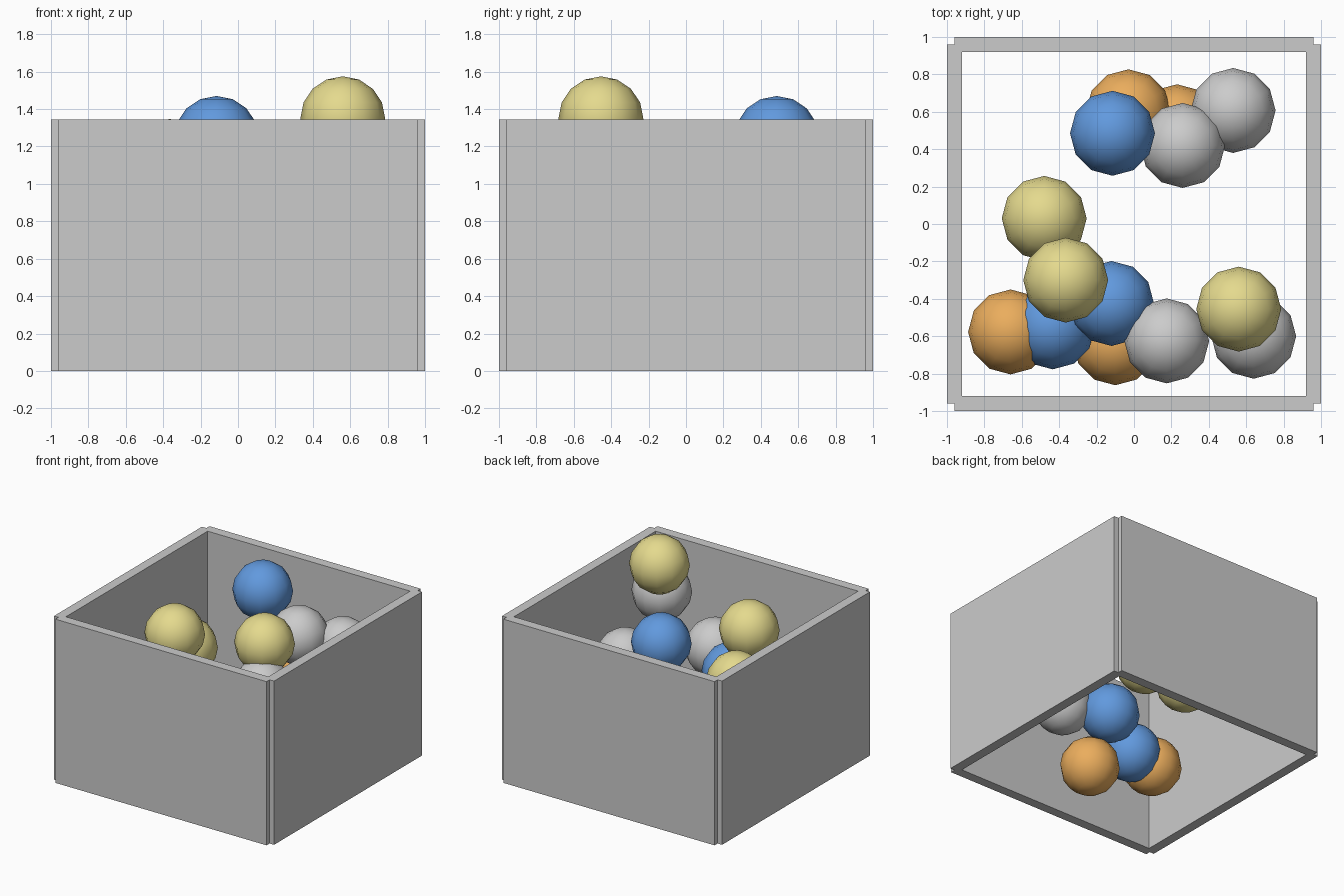
import bpy

if "Cube" in bpy.data.objects:
    bpy.data.objects.remove(bpy.data.objects["Cube"])

WALL_H = 1.345
BALL_R = 0.227


def material(name, rgb):
    m = bpy.data.materials.new(name)
    m.diffuse_color = (*rgb, 1)
    m.use_nodes = True
    m.node_tree.nodes["Principled BSDF"].inputs["Base Color"].default_value = m.diffuse_color
    return m


def wall(name, loc, size):
    bpy.ops.mesh.primitive_cube_add(size=1, location=loc)
    ob = bpy.context.object
    ob.name = name
    ob.scale = size
    bpy.ops.object.transform_apply(location=False, rotation=False, scale=True)


def ball(name, loc, mat):
    bpy.ops.mesh.primitive_uv_sphere_add(segments=12, ring_count=8, radius=BALL_R, location=loc)
    ob = bpy.context.object
    ob.name = name
    bpy.ops.object.shade_smooth()
    if mat:
        ob.data.materials.append(mat)


# Open bin: four slabs, no floor, small notches at the corners
for side, label in ((-1, "left"), (1, "right")):
    wall(f"{label}_wall", (side * 0.96, 0, WALL_H / 2), (0.08, 1.92, WALL_H))
for side, label in ((-1, "front"), (1, "back")):
    wall(f"{label}_wall", (0, side * 0.96, WALL_H / 2), (1.92, 0.08, WALL_H))

# Pile of coloured balls
colours = {
    "yellow": material("yellow", (0.78, 0.70, 0.27)),
    "blue": material("blue", (0.12, 0.32, 0.73)),
    "orange": material("orange", (0.83, 0.42, 0.11)),
    "grey": None,
}
balls = {
    "yellow": [(-0.48, 0.03, 0.855), (-0.365, -0.30, 1.12), (0.56, -0.455, 1.348)],
    "blue": [(-0.115, 0.485, 1.243), (-0.12, -0.425, 0.66), (-0.435, -0.55, 0.49)],
    "orange": [(-0.66, -0.577, 0.465), (-0.10, -0.635, 0.283),
               (-0.03, 0.60, 0.79), (0.23, 0.52, 0.63)],
    "grey": [(0.53, 0.607, 0.906), (0.26, 0.42, 0.997),
             (0.175, -0.625, 0.705), (0.64, -0.60, 1.053)],
}
for colour, spots in balls.items():
    for i, p in enumerate(spots, 1):
        ball(f"{colour}_ball_{i}", p, colours[colour])
